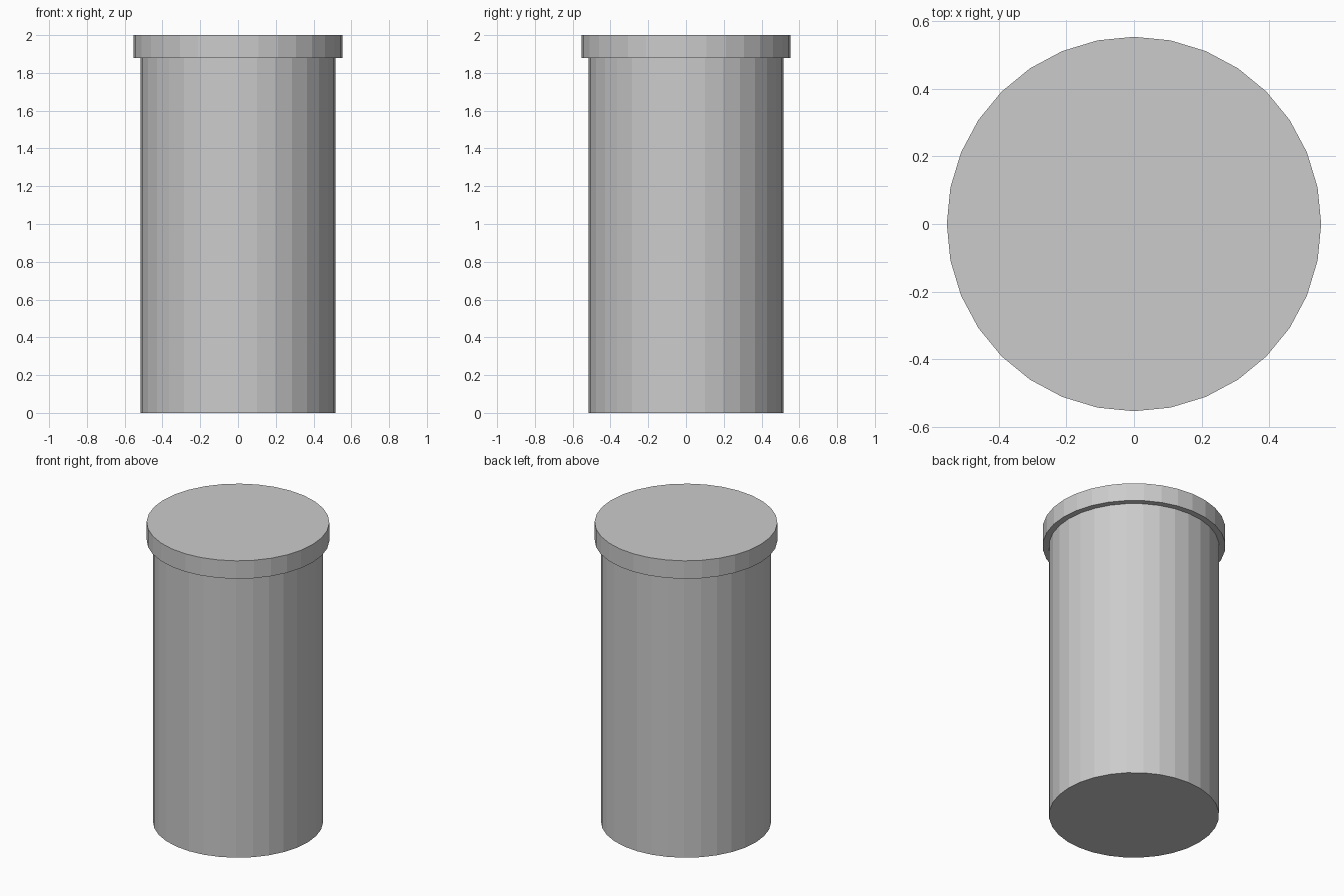
import bpy

if "Cube" in bpy.data.objects:
    bpy.data.objects.remove(bpy.data.objects["Cube"])

SIDES = 32


def drum(name, radius, z0, z1):
    """Flat-shaded closed cylinder between two heights."""
    bpy.ops.mesh.primitive_cylinder_add(
        vertices=SIDES, radius=radius, depth=z1 - z0,
        location=(0, 0, (z0 + z1) / 2))
    bpy.context.object.name = name


# Tall container body
drum("canister_body", 0.515, 0.0, 1.88)

# Slightly wider lid on top
drum("canister_lid", 0.553, 1.88, 2.0)
